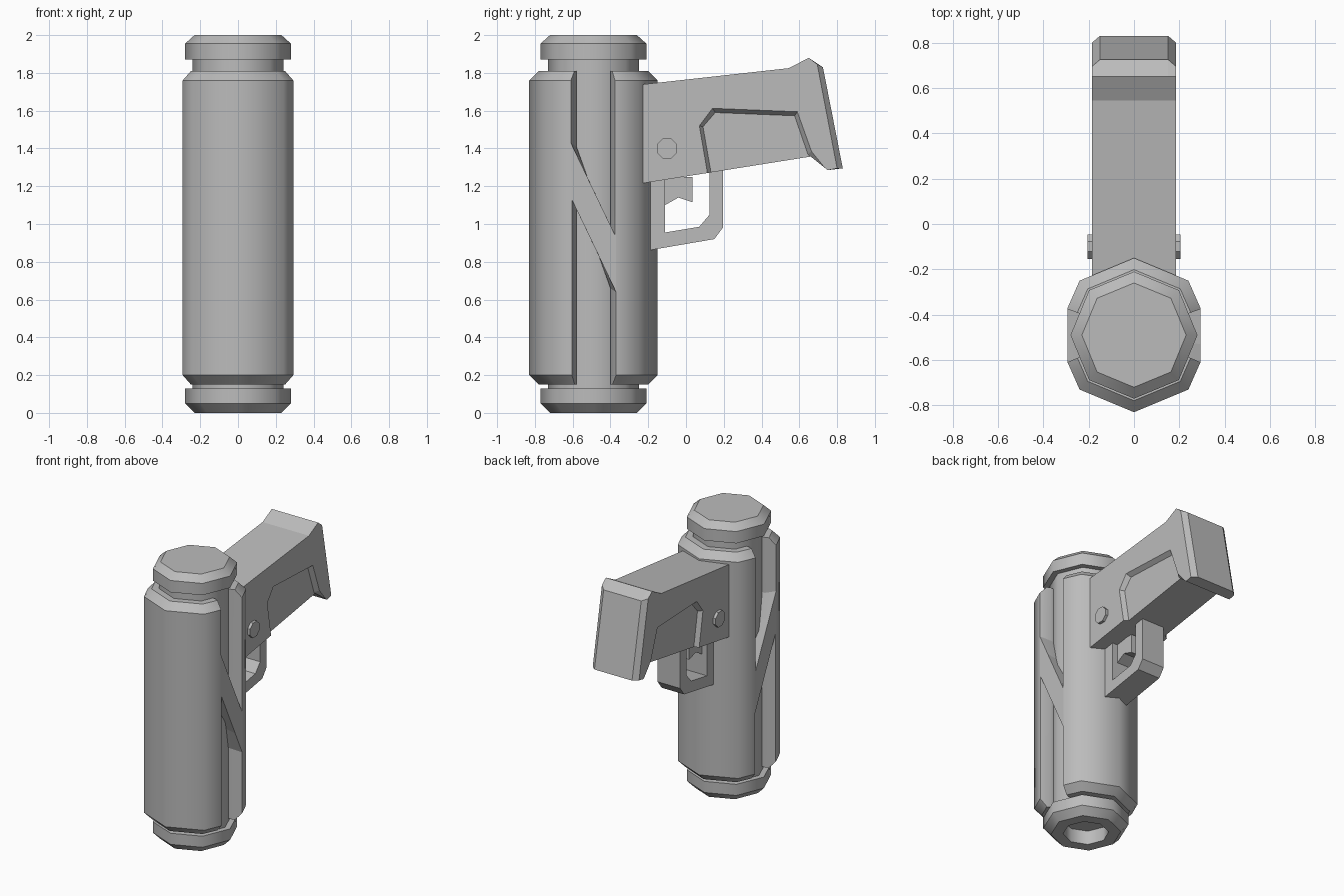
import bpy, bmesh, math
from mathutils import Vector

cube = bpy.data.objects.get("Cube")
if cube:
    bpy.data.objects.remove(cube, do_unlink=True)

grey = bpy.data.materials.new("plain_grey")
grey.use_nodes = True
grey.diffuse_color = (0.5, 0.5, 0.5, 1)
grey.node_tree.nodes["Principled BSDF"].inputs["Base Color"].default_value = grey.diffuse_color

AXIS_Y = -0.49


def loft(name, rings):
    """Skin equal-length rings of points and cap both ends."""
    bm = bmesh.new()
    loops = [[bm.verts.new(p) for p in ring] for ring in rings]
    n = len(rings[0])
    for a, b in zip(loops, loops[1:]):
        for i in range(n):
            j = (i + 1) % n
            bm.faces.new((a[i], a[j], b[j], b[i]))
    bm.faces.new(loops[0][::-1])
    bm.faces.new(loops[-1])
    bmesh.ops.recalc_face_normals(bm, faces=bm.faces)
    mesh = bpy.data.meshes.new(name)
    bm.to_mesh(mesh)
    bm.free()
    mesh.materials.append(grey)
    obj = bpy.data.objects.new(name, mesh)
    bpy.context.collection.objects.link(obj)
    return obj


def slab(name, outline, half):
    """Extrude a side (y, z) outline across x."""
    return loft(name, [[(x, y, z) for y, z in outline] for x in (-half, half)])


def octagon(r, z):
    return [(r * math.cos(k * math.pi / 4), AXIS_Y + r * math.sin(k * math.pi / 4), z)
            for k in range(8)]


def cut(obj, cutter):
    cutter.hide_render = True
    mod = obj.modifiers.new("cut", 'BOOLEAN')
    mod.object = cutter
    mod.solver = 'EXACT'
    bpy.context.view_layer.objects.active = obj
    bpy.ops.object.modifier_apply(modifier=mod.name)
    bpy.data.objects.remove(cutter, do_unlink=True)


def smooth_round(obj):
    """Smooth around the barrel, sharp across its rims and grooves."""
    bm = bmesh.new()
    bm.from_mesh(obj.data)
    for f in bm.faces:
        f.smooth = True
    for e in bm.edges:
        d = e.verts[0].co - e.verts[1].co
        e.smooth = (abs(d.z) > 0.4 * d.length and len(e.link_faces) == 2
                    and e.calc_face_angle(3) < math.radians(50))
    bm.to_mesh(obj.data)
    bm.free()


# Inner core with both end caps and the recess in the bottom
core_profile = [(0.15, 0.1), (0.15, 0), (0.23, 0), (0.28, 0.05), (0.28, 0.13), (0.24, 0.13),
                (0.24, 1.87), (0.28, 1.87), (0.28, 1.955), (0.23, 2)]
core = loft("core_and_caps", [octagon(r, z) for r, z in core_profile])
smooth_round(core)

# Outer sleeve: octagon with flattened sides and chamfered ends
half_outline = [(0, -0.34), (0.24, -0.24), (0.293, -0.12), (0.293, 0.12), (0.24, 0.24), (0, 0.34)]
outline = half_outline + [(-x, y) for x, y in half_outline[-2:0:-1]]
sleeve = loft("outer_sleeve", [[(x * s, AXIS_Y + y * s, z) for x, y in outline]
                               for s, z in ((0.85, 0.15), (1, 0.2), (1, 1.76), (0.85, 1.81))])

# Side grooves: the lower groove is the upper one turned half round
outer = [(-0.61, 1.95), (-0.61, 1.43), (-0.53, 1.263), (-0.375, 0.94), (-0.375, 1.95)]
inner = [(-0.58, 1.95), (-0.58, 1.41), (-0.52, 1.243), (-0.40, 0.99), (-0.40, 1.95)]


def turned(points):
    return [(2 * AXIS_Y - y, 2.07 - z) for y, z in points]


for side in (-1, 1):
    for change in (list, turned):
        rings = [[(side * x, y, z) for y, z in change(pts)]
                 for x, pts in ((0.2, inner), (0.225, inner), (0.294, outer), (0.33, outer))]
        cut(sleeve, loft("groove_cutter", rings))
smooth_round(sleeve)

# Grip with chamfered sides on its rear plate
grip_outline = [(-0.3, 1.205), (-0.22, 1.217), (0.66, 1.357), (0.75, 1.285), (0.83, 1.295),
                (0.725, 1.83), (0.65, 1.88), (0.545, 1.825), (-0.22, 1.74), (-0.3, 1.73)]
narrow = [(y - 0.03 if y > 0.7 and k in (4, 5) else y, z + 0.015 * (k == 5))
          for k, (y, z) in enumerate(grip_outline)]
grip = loft("grip", [[(x, y, z) for y, z in pts] for x, pts in
                     ((-0.185, narrow), (-0.15, grip_outline), (0.15, grip_outline), (0.185, narrow))])

# Recessed finger panels on both sides of the grip
panel = [(0.07, 1.52), (0.14, 1.613), (0.59, 1.595), (0.665, 1.385), (0.75, 1.28), (0.7, 1.2), (0.125, 1.2)]
floor = [(0.09, 1.515), (0.155, 1.59), (0.575, 1.573), (0.645, 1.37), (0.73, 1.27), (0.7, 1.2), (0.145, 1.2)]
for side in (-1, 1):
    cut(grip, loft("panel_cutter", [[(side * x, y, z) for y, z in pts]
                                    for x, pts in ((0.155, floor), (0.186, panel), (0.22, panel))]))

# Cross pin
pin = [(-0.1 + 0.058 * math.cos((k + 0.5) * math.pi / 4), 1.4 + 0.058 * math.sin((k + 0.5) * math.pi / 4))
       for k in range(8)]
slab("cross_pin", pin, 0.205)

# Trigger guard and trigger
slab("trigger_guard", [(-0.2, 1.25), (-0.2, 0.86), (0.15, 0.92), (0.195, 0.98), (0.195, 1.3),
                       (0.125, 1.3), (0.125, 1.05), (0.07, 0.985), (-0.11, 0.955), (-0.11, 1.25)], 0.09)
slab("trigger", [(-0.12, 1.25), (-0.12, 1.095), (-0.04, 1.14), (0.035, 1.115), (0.035, 1.25)], 0.05)
